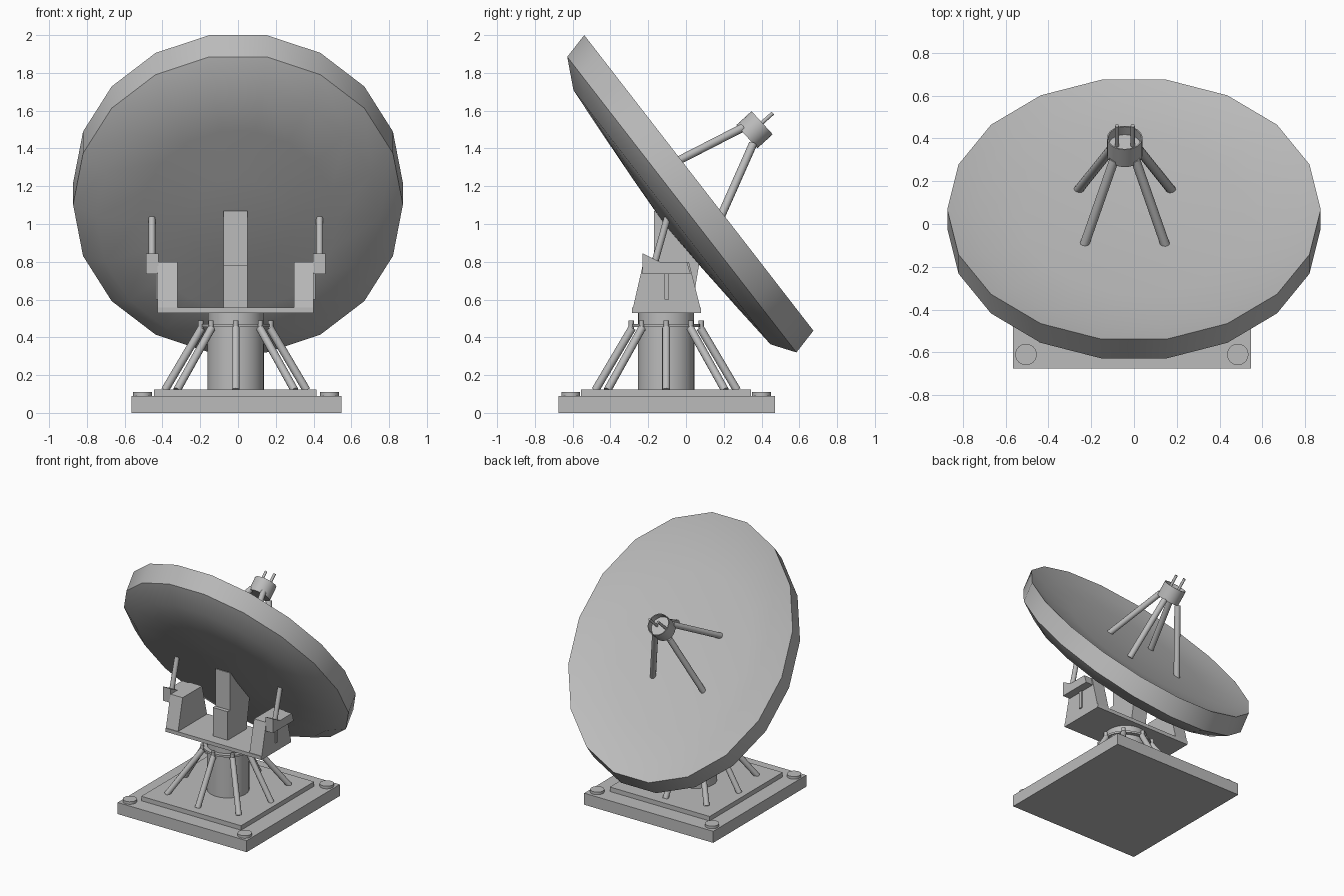
import bpy, bmesh, math
from mathutils import Vector

if "Cube" in bpy.data.objects:
    bpy.data.objects.remove(bpy.data.objects["Cube"])

grey = bpy.data.materials.new("painted grey metal")
grey.use_nodes = True
colour = (0.5, 0.5, 0.5, 1)
grey.diffuse_color = colour
grey.node_tree.nodes["Principled BSDF"].inputs["Base Color"].default_value = colour

CX, CY = -0.012, -0.105      # centre of the pedestal


def finish(name, bm, smooth=lambda f: False):
    bmesh.ops.recalc_face_normals(bm, faces=bm.faces)
    for f in bm.faces:
        f.smooth = smooth(f)
    mesh = bpy.data.meshes.new(name)
    bm.to_mesh(mesh)
    bm.free()
    mesh.materials.append(grey)
    obj = bpy.data.objects.new(name, mesh)
    bpy.context.collection.objects.link(obj)
    return obj


def prism(name, profile, x0, x1):
    """Extrude a (y, z) profile from x0 to x1."""
    bm = bmesh.new()
    face = bm.faces.new([bm.verts.new((x0, y, z)) for y, z in profile])
    new = bmesh.ops.extrude_face_region(bm, geom=[face])["geom"]
    verts = [v for v in new if isinstance(v, bmesh.types.BMVert)]
    bmesh.ops.translate(bm, vec=(x1 - x0, 0, 0), verts=verts)
    return finish(name, bm)


def box(name, x0, x1, y0, y1, z0, z1):
    return prism(name, [(y0, z0), (y1, z0), (y1, z1), (y0, z1)], x0, x1)


def rod(name, a, b, radius, sides=12, recess=0):
    """Cylinder between two points, optionally hollowed from the far end."""
    a, b = Vector(a), Vector(b)
    bm = bmesh.new()
    bmesh.ops.create_cone(bm, cap_ends=True, segments=sides, radius1=radius,
                          radius2=radius, depth=(b - a).length)
    if recess:
        top = max(bm.faces, key=lambda f: f.calc_center_median().z)
        bmesh.ops.inset_individual(bm, faces=[top], thickness=0.006)
        floor = bmesh.ops.extrude_discrete_faces(bm, faces=[top])["faces"][0]
        bmesh.ops.translate(bm, vec=(0, 0, -recess), verts=floor.verts)
    turn = (b - a).to_track_quat("Z", "Y").to_matrix()
    bmesh.ops.rotate(bm, cent=(0, 0, 0), matrix=turn, verts=bm.verts)
    bmesh.ops.translate(bm, vec=(a + b) / 2, verts=bm.verts)
    axis = (b - a).normalized()
    bm.normal_update()
    return finish(name, bm, lambda f: abs(f.normal.dot(axis)) < 0.5)


# Stepped base with corner pads
box("base_slab", -0.565, 0.547, -0.675, 0.472, 0, 0.09)
box("base_step", -0.445, 0.415, -0.555, 0.345, 0.09, 0.125)
for x in (-0.505, 0.485):
    for y in (-0.61, 0.4):
        rod("corner_pad", (x, y, 0.09), (x, y, 0.11), 0.05, 24)

# Pedestal column with collar
rod("column", (CX, CY, 0.12), (CX, CY, 0.46), 0.15, 32)
rod("collar_ring", (CX, CY, 0.455), (CX, CY, 0.47), 0.18, 32)
rod("turntable", (CX, CY, 0.47), (CX, CY, 0.535), 0.148, 32)

# Eight splayed braces with bolts on the collar
for i in range(8):
    c, s = math.cos(i * math.pi / 4), math.sin(i * math.pi / 4)
    foot = 0.375 if i % 2 == 0 else 0.44
    rod("brace", (CX + foot * c, CY + foot * s, 0.12),
        (CX + 0.18 * c, CY + 0.18 * s, 0.45), 0.021)
    rod("collar_bolt", (CX + 0.185 * c, CY + 0.185 * s, 0.44),
        (CX + 0.185 * c, CY + 0.185 * s, 0.49), 0.014, 8)

# Yoke: platform, two tapered arms, bearing blocks and pistons
box("yoke_platform", CX - 0.412, CX + 0.412, -0.285, 0.08, 0.53, 0.558)
arm = [(-0.285, 0.53), (0.08, 0.53), (0.075, 0.56), (0.015, 0.8), (-0.225, 0.8), (-0.28, 0.56)]
block = [(-0.23, 0.735), (-0.23, 0.845), (-0.14, 0.8), (0.005, 0.8), (0.025, 0.735)]
for s in (-1, 1):
    prism("yoke_arm", arm, CX + s * 0.308, CX + s * 0.413)
    prism("bearing_block", block, CX + s * 0.41, CX + s * 0.474)
    x = CX + s * 0.444
    rod("piston", (x, -0.17, 0.78), (x, -0.098, 1.035), 0.018)
    box("arm_rib", CX + s * 0.41, CX + s * 0.422, -0.115, -0.09, 0.6, 0.74)

# Central fin carrying the dish
prism("support_fin", [(-0.17, 0.55), (-0.17, 1.07), (-0.14, 1.07), (0.07, 0.79), (0.03, 0.55)],
      CX - 0.065, CX + 0.063)
box("fin_foot", CX - 0.065, CX + 0.063, -0.2, -0.02, 0.55, 0.78)

# Tilted dish: rings of (radius, depth) from the inner centre round the rim to the back
centre = Vector((0, 0.068, 1.2175))
across = Vector((0.873, 0, 0))
up = Vector((0, -0.616, 0.7945))
back = Vector((0, -0.09, -0.115))
SIDES = 18
rings = [(0.3, 0.48), (0.6, 0.4), (0.86, 0.24), (1, 0),
         (1, 1), (0.86, 1.58), (0.6, 1.72), (0.3, 1.86)]
bm = bmesh.new()
loops = []
for r, depth in rings:
    loop = []
    for k in range(SIDES):
        a = math.tau * (k + 0.5) / SIDES
        loop.append(bm.verts.new(centre + r * (math.sin(a) * across + math.cos(a) * up)
                                 + depth * back))
    loops.append(loop)
rim_faces = []
for n, (p, q) in enumerate(zip(loops, loops[1:])):
    for k in range(SIDES):
        j = (k + 1) % SIDES
        face = bm.faces.new((p[k], p[j], q[j], q[k]))
        if rings[n][0] == rings[n + 1][0]:
            rim_faces.append(face)
for loop, depth in ((loops[0], 0.55), (loops[-1], 1.97)):
    tip = bm.verts.new(centre + depth * back)
    for k in range(SIDES):
        bm.faces.new((tip, loop[k], loop[(k + 1) % SIDES]))
# Both rim borders stay sharp
for face in rim_faces:
    for edge in face.edges:
        if not all(f in rim_faces for f in edge.link_faces):
            edge.smooth = False
finish("dish", bm, lambda f: True)

# Hollow receiver on four legs, with two pins
FX = -0.043
rod("receiver", (FX, 0.322, 1.462), (FX, 0.403, 1.536), 0.083, 24, recess=0.05)
for s in (-1, 1):
    rod("upper_leg", (FX + s * 0.05, 0.3, 1.51), (FX + s * 0.19, -0.1, 1.305), 0.022)
    rod("lower_leg", (FX + s * 0.06, 0.355, 1.425), (FX + s * 0.218, 0.158, 0.98), 0.022)
    rod("receiver_pin", (FX + s * 0.037, 0.36, 1.498), (FX + s * 0.037, 0.46, 1.587), 0.01, 8)
